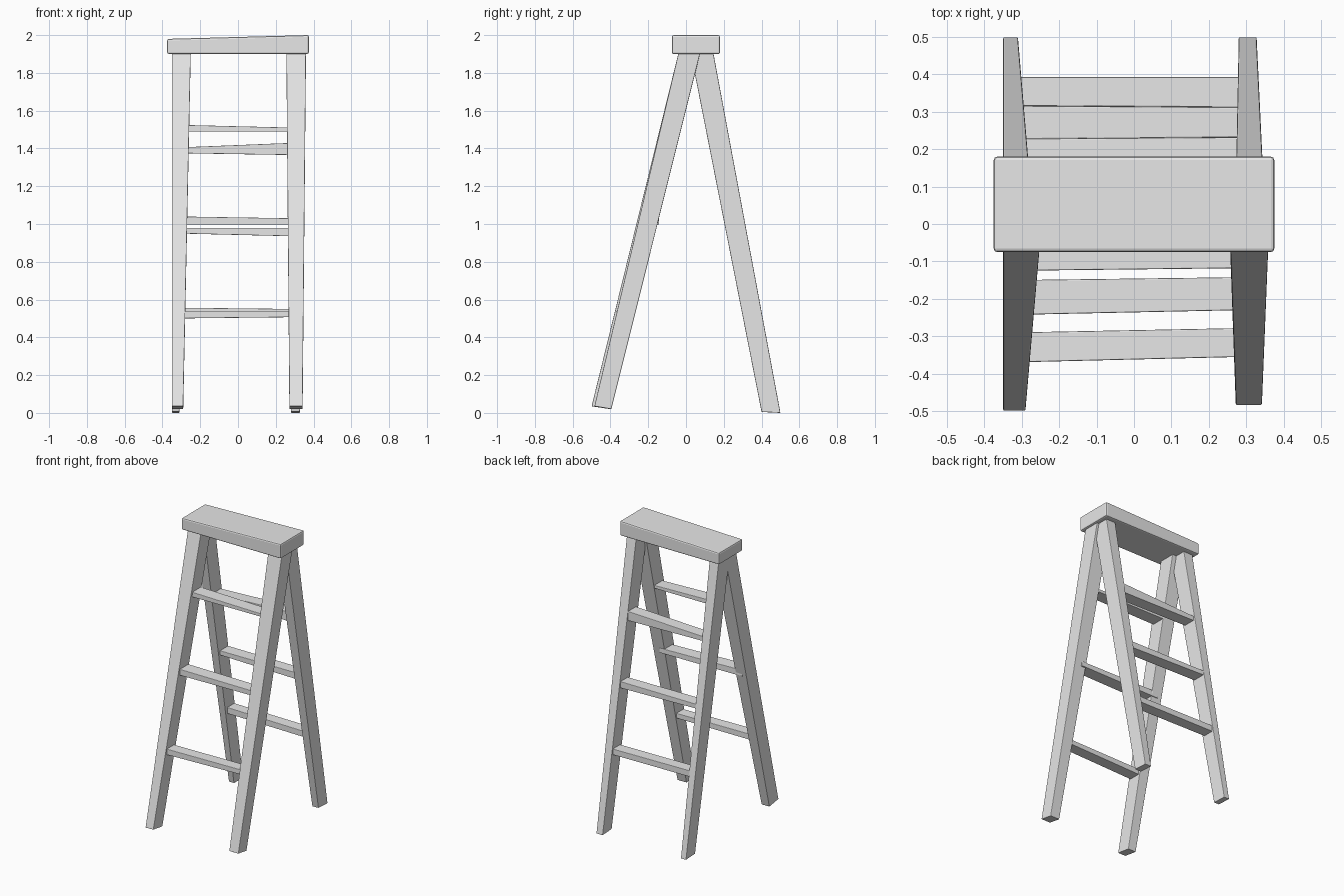
import bpy
import bmesh

cube = bpy.data.objects.get("Cube")
if cube:
    bpy.data.objects.remove(cube, do_unlink=True)

grey = bpy.data.materials.new("plain grey")
grey.use_nodes = True
grey.diffuse_color = (0.8, 0.8, 0.8, 1)
grey.node_tree.nodes["Principled BSDF"].inputs["Base Color"].default_value = (0.8, 0.8, 0.8, 1)


def hull_block(name, end_a, end_b, bevel):
    """Block joining two four-cornered ends, with softened edges."""
    mesh = bpy.data.meshes.new(name)
    bm = bmesh.new()
    a = [bm.verts.new(p) for p in end_a]
    b = [bm.verts.new(p) for p in end_b]
    bm.faces.new(a)
    bm.faces.new(b)
    for i in range(4):
        j = (i + 1) % 4
        bm.faces.new((a[i], a[j], b[j], b[i]))
    bmesh.ops.recalc_face_normals(bm, faces=bm.faces)
    bm.to_mesh(mesh)
    bm.free()
    mesh.materials.append(grey)
    obj = bpy.data.objects.new(name, mesh)
    bpy.context.collection.objects.link(obj)
    mod = obj.modifiers.new("soft edges", "BEVEL")
    mod.width = bevel
    mod.segments = 2
    return obj


def leg(name, foot_x, top_x, foot_y, top_y, foot_z):
    """Tapered leg; foot_z holds the front and rear heights of the foot."""
    def end(xs, ys, zs):
        return [(xs[0], ys[0], zs[0]), (xs[1], ys[0], zs[0]),
                (xs[1], ys[1], zs[1]), (xs[0], ys[1], zs[1])]
    hull_block(name, end(foot_x, foot_y, foot_z), end(top_x, top_y, (1.905, 1.905)), 0.004)


def rung(name, y_right, y_left, z_right, z_left):
    """Slightly uneven step between a pair of legs."""
    def end(x, y, z):
        return [(x, y[0], z[0]), (x, y[1], z[0]), (x, y[1], z[1]), (x, y[0], z[1])]
    hull_block(name, end(-0.32, y_right, z_right), end(0.3, y_left, z_left), 0.003)


# Top board, a little thicker on its left
def board_end(x, z):
    return [(x, -0.075, 1.9), (x, 0.18, 1.9), (x, 0.18, z), (x, -0.075, z)]


hull_block("top_board", board_end(-0.375, 1.98), board_end(0.375, 2.0), 0.009)

# Legs
leg("front_right_leg", (-0.35, -0.29), (-0.35, -0.25), (-0.5, -0.4), (-0.04, 0.075), (0.035, 0.02))
leg("front_left_leg", (0.272, 0.342), (0.256, 0.36), (-0.485, -0.395), (-0.04, 0.075), (0.035, 0.02))
leg("back_right_leg", (-0.35, -0.31), (-0.35, -0.28), (0.4, 0.5), (0.025, 0.145), (0.005, 0.0))
leg("back_left_leg", (0.28, 0.328), (0.273, 0.345), (0.4, 0.5), (0.025, 0.145), (0.005, 0.0))

# Front rungs
rung("front_lower_rung", (-0.37, -0.29), (-0.355, -0.278), (0.5, 0.54), (0.507, 0.54))
rung("front_middle_rung", (-0.243, -0.15), (-0.23, -0.142), (0.997, 1.04), (0.997, 1.03))
rung("front_upper_rung", (-0.125, -0.03), (-0.118, -0.03), (1.49, 1.525), (1.49, 1.51))

# Back rungs
rung("back_lower_rung", (0.316, 0.393), (0.312, 0.393), (0.515, 0.557), (0.51, 0.55))
rung("back_middle_rung", (0.227, 0.316), (0.232, 0.312), (0.95, 0.98), (0.935, 0.98))
rung("back_upper_rung", (0.145, 0.228), (0.145, 0.232), (1.375, 1.405), (1.365, 1.43))
